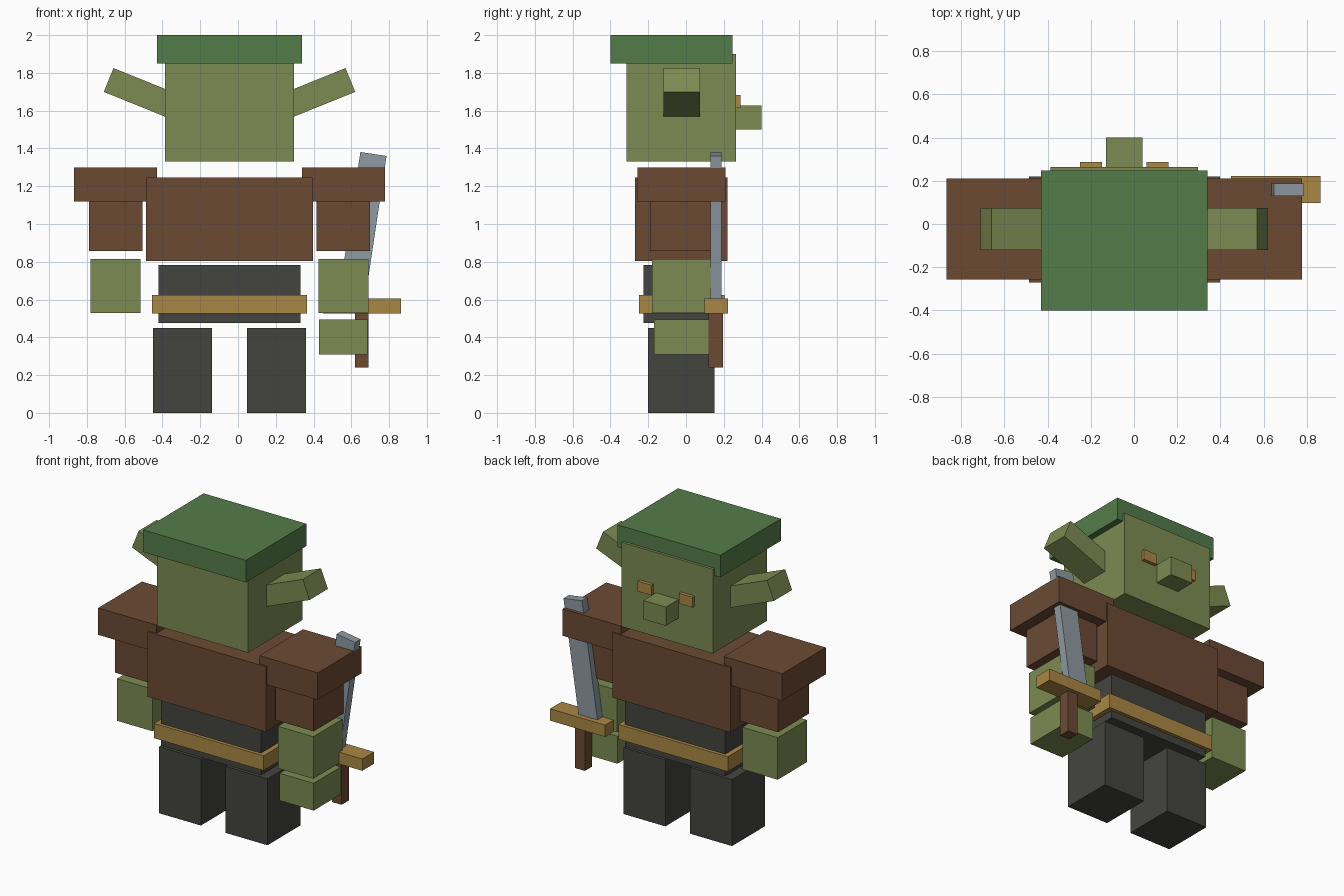
import bpy
import math
from mathutils import Matrix, Vector

if "Cube" in bpy.data.objects:
    bpy.data.objects.remove(bpy.data.objects["Cube"])

MID = -0.045  # x of the body's symmetry plane


def material(name, rgb):
    def lin(c):
        c /= 255
        return c / 12.92 if c <= 0.04045 else ((c + 0.055) / 1.055) ** 2.4
    m = bpy.data.materials.new(name)
    m.diffuse_color = (*[lin(c) for c in rgb], 1)
    m.use_nodes = True
    m.node_tree.nodes["Principled BSDF"].inputs["Base Color"].default_value = m.diffuse_color
    return m


skin = material("olive skin", (125, 139, 82))
cap_green = material("cap green", (84, 124, 74))
leather = material("brown leather", (107, 74, 52))
cloth = material("charcoal cloth", (68, 68, 63))
gold = material("dull gold", (170, 135, 69))
steel = material("steel", (143, 155, 163))


def box(name, mat, x, y, z, tilt=0.0):
    """Box from axis ranges, turned about its own centre around the y axis."""
    bpy.ops.mesh.primitive_cube_add(size=1)
    ob = bpy.context.object
    ob.name = ob.data.name = name
    ob.data.materials.append(mat)
    size = [r[1] - r[0] for r in (x, y, z)]
    centre = Vector([(r[0] + r[1]) / 2 for r in (x, y, z)])
    ob.data.transform(Matrix.Translation(centre)
                      @ Matrix.Rotation(math.radians(tilt), 4, 'Y')
                      @ Matrix.Diagonal((*size, 1)))
    return ob


def pair(name, mat, x, y, z, tilt=0.0):
    """Right-hand box plus its twin across the symmetry plane."""
    box("right_" + name, mat, x, y, z, tilt)
    box("left_" + name, mat, (2 * MID - x[1], 2 * MID - x[0]), y, z, -tilt)


# Head, cap and face (the face looks towards +y)
box("head", skin, (-0.387, 0.297), (-0.315, 0.265), (1.33, 1.90))
box("cap", cap_green, (-0.43, 0.34), (-0.40, 0.247), (1.85, 2.0))
box("nose", skin, (-0.13, 0.04), (0.26, 0.40), (1.50, 1.627))
pair("eye", gold, (0.058, 0.16), (0.26, 0.288), (1.613, 1.683))
pair("ear", skin, (0.248, 0.608), (-0.12, 0.075), (1.627, 1.763), -22)

# Body
box("tunic", leather, (-0.487, 0.398), (-0.27, 0.22), (0.805, 1.245))
box("waist", cloth, (-0.42, 0.33), (-0.225, 0.18), (0.475, 0.783))
box("belt", gold, (-0.455, 0.365), (-0.248, 0.203), (0.525, 0.625))
pair("leg", cloth, (0.048, 0.361), (-0.20, 0.152), (0.0, 0.45))

# Arms
pair("shoulder", leather, (0.34, 0.777), (-0.257, 0.21), (1.118, 1.30))
pair("sleeve", leather, (0.415, 0.70), (-0.19, 0.143), (0.858, 1.13))
pair("forearm", skin, (0.425, 0.69), (-0.18, 0.133), (0.53, 0.815))
box("right_hand", skin, (0.43, 0.686), (-0.17, 0.12), (0.31, 0.495))

# Sword, leaning slightly outwards
box("sword_grip", leather, (0.619, 0.692), (0.12, 0.197), (0.24, 0.56))
box("sword_guard", gold, (0.45, 0.863), (0.097, 0.222), (0.525, 0.605))
box("sword_blade", steel, (0.588, 0.728), (0.13, 0.188), (0.575, 1.375), 8.5)
